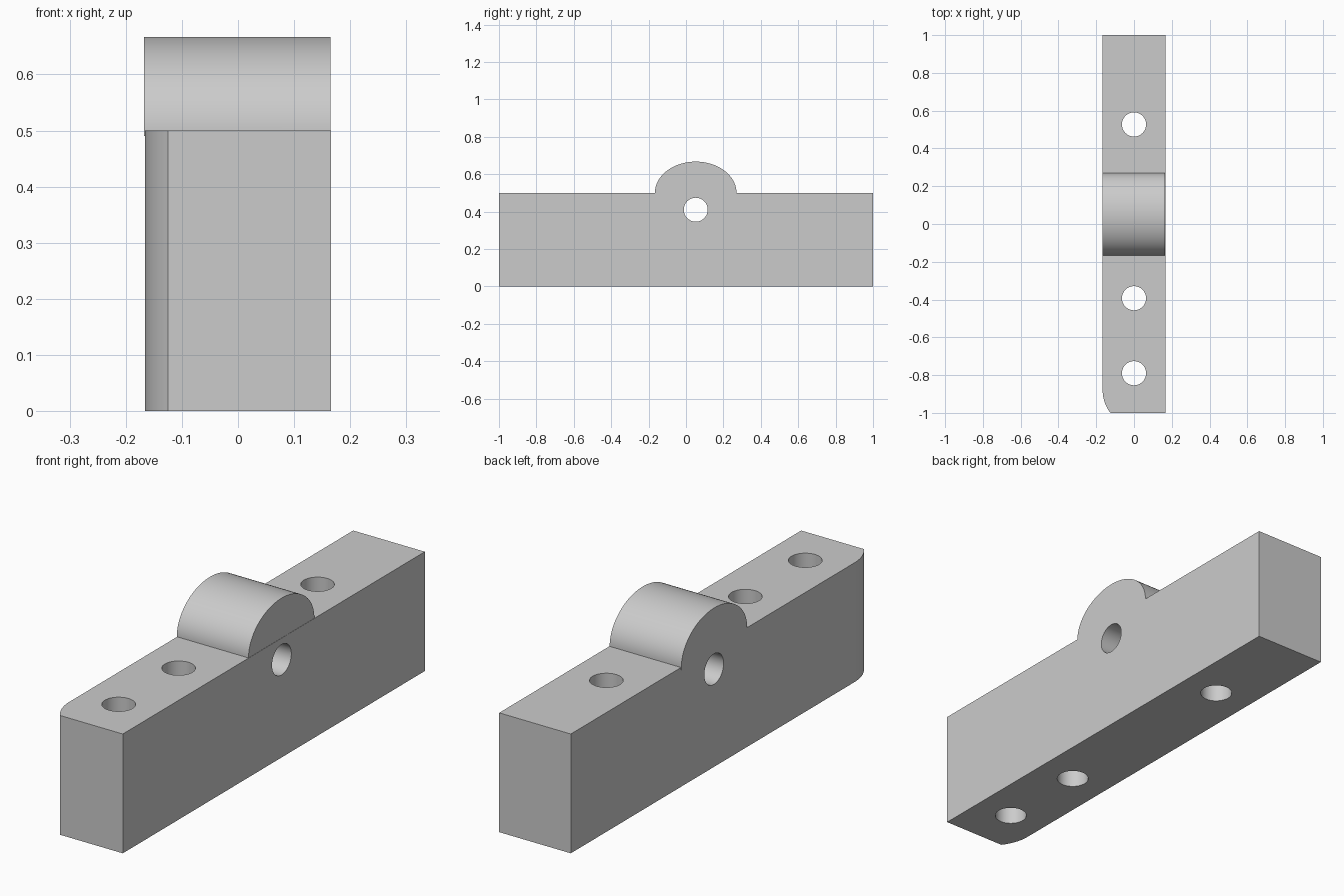
import bpy, bmesh
from math import pi, sin, cos, acos, radians
from mathutils import Matrix, Vector

cube = bpy.data.objects.get("Cube")
if cube:
    bpy.data.objects.remove(cube, do_unlink=True)

W, L, H = 0.166, 1.0, 0.5      # half width, half length, height of the bar
HOLE_R = 0.064

grey = bpy.data.materials.new("light_grey")
grey.use_nodes = True
colour = (0.6, 0.6, 0.6, 1)
grey.diffuse_color = colour
grey.node_tree.nodes["Principled BSDF"].inputs["Base Color"].default_value = colour


def prism(name, outline, offset):
    """Extrude a closed outline of 3D points along an offset."""
    bm = bmesh.new()
    face = bm.faces.new([bm.verts.new(p) for p in outline])
    result = bmesh.ops.extrude_face_region(bm, geom=[face])
    moved = [g for g in result["geom"] if isinstance(g, bmesh.types.BMVert)]
    bmesh.ops.translate(bm, verts=moved, vec=Vector(offset))
    bmesh.ops.recalc_face_normals(bm, faces=bm.faces)
    mesh = bpy.data.meshes.new(name)
    bm.to_mesh(mesh)
    bm.free()
    mesh.materials.append(grey)
    obj = bpy.data.objects.new(name, mesh)
    bpy.context.collection.objects.link(obj)
    return obj


def rod(name, centre, rotation=Matrix()):
    """Long round cutter, vertical unless rotated."""
    ring = [(HOLE_R * cos(2 * pi * i / 48), HOLE_R * sin(2 * pi * i / 48), -1) for i in range(48)]
    obj = prism(name, ring, (0, 0, 2))
    obj.data.transform(Matrix.Translation(centre) @ rotation)
    return obj


def combine(target, tool, operation):
    mod = target.modifiers.new(tool.name, "BOOLEAN")
    mod.operation, mod.object, mod.solver = operation, tool, "EXACT"
    bpy.context.view_layer.objects.active = target
    bpy.ops.object.modifier_apply(modifier=mod.name)
    bpy.data.objects.remove(tool, do_unlink=True)


# Bar with one rounded front corner, tangent to the side
arc_r, cut = 0.196, 0.041
sweep = acos(1 - cut / arc_r)
arc_y = -L + arc_r * sin(sweep)
corner = [(-W + arc_r * (1 - cos(sweep * i / 12)), arc_y - arc_r * sin(sweep * i / 12), 0)
          for i in range(13)]
bar = prism("mounting_bar", corner + [(W, -L, 0), (W, L, 0), (-W, L, 0)], (0, 0, H))

# Half-elliptical lug across the top, a hair off the bar's sides
lug_y, lug_a, lug_h = 0.052, 0.218, 0.167
arch = [(-W - 0.0015, lug_y + lug_a * cos(pi * i / 64), H + lug_h * sin(pi * i / 64))
        for i in range(65)]
foot = [(-W - 0.0015, lug_y + s * lug_a, H - 0.01) for s in (-1, 1)]
lug = prism("lug", arch + foot, (2 * W + 0.0005, 0, 0))
combine(bar, lug, "UNION")

# Three vertical bolt holes and one cross hole under the lug
for y in (-0.79, -0.393, 0.527):
    combine(bar, rod("bolt_hole", (0, y, H / 2)), "DIFFERENCE")
combine(bar, rod("pin_hole", (0, lug_y, 0.41), Matrix.Rotation(pi / 2, 4, "Y")), "DIFFERENCE")

# Smooth curved walls, keep edges sharp
bpy.ops.object.select_all(action="DESELECT")
bar.select_set(True)
bpy.context.view_layer.objects.active = bar
bpy.ops.object.shade_smooth_by_angle(angle=radians(25))
